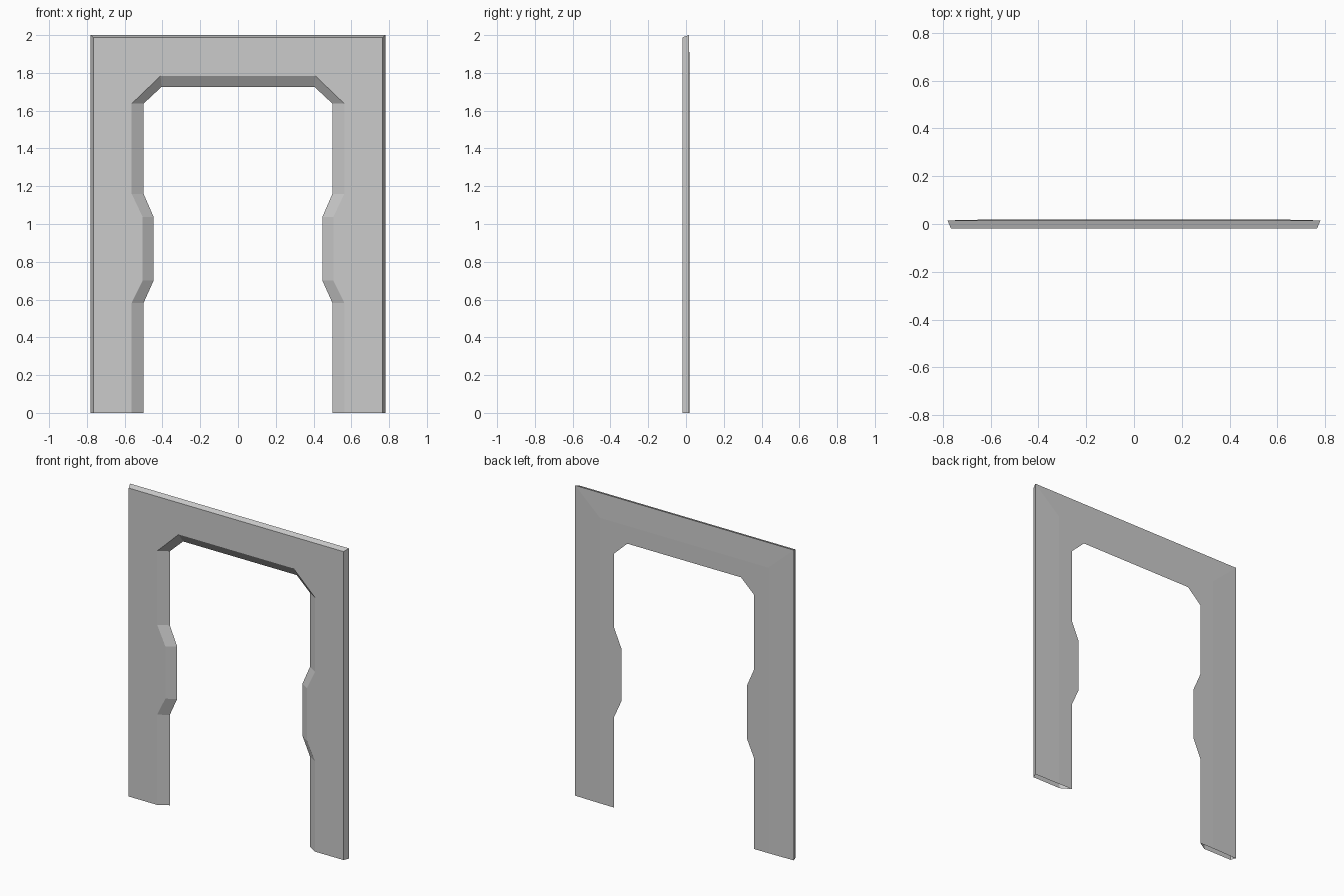
import bpy, bmesh

if "Cube" in bpy.data.objects:
    bpy.data.objects.remove(bpy.data.objects["Cube"])

# Right half of each outline as (x, z), from the floor up to the centre line
heights = [0, 0.582, 0.70, 1.038, 1.16]


def outline(x, corner_z, top_z, lintel_x=0.41, bulge=0.0):
    xs = [x, x, x - bulge, x - bulge, x]
    return list(zip(xs, heights)) + [(x, corner_z), (lintel_x, top_z), (0, top_z)]


# Section loops around the frame, each with its depth y
loops = [
    (0.015, outline(0.78, 2.0, 2.0)),                       # outer back
    (-0.019, outline(0.766, 1.988, 1.988)),                 # outer front
    (-0.019, outline(0.563, 1.637, 1.784, 0.41, 0.058)),    # opening, front
    (0.019, outline(0.50, 1.637, 1.726, 0.405, 0.053)),     # opening, back
    (0.019, outline(0.60, 1.84, 1.84)),                     # shallow back crown
]

# Skin the loops into half of the frame, open under the feet
bm = bmesh.new()
rings = [[bm.verts.new((x, y, z)) for x, z in pts] for y, pts in loops]
for a, b in zip(rings, rings[1:] + rings[:1]):
    for i in range(len(a) - 1):
        bm.faces.new((a[i], a[i + 1], b[i + 1], b[i]))
mesh = bpy.data.meshes.new("door_frame")
bm.to_mesh(mesh)
bm.free()

# Mirror to the left side
frame = bpy.data.objects.new("door_frame", mesh)
bpy.context.collection.objects.link(frame)
mirror = frame.modifiers.new("Mirror", 'MIRROR')
mirror.use_axis[0] = True
mirror.use_clip = True
